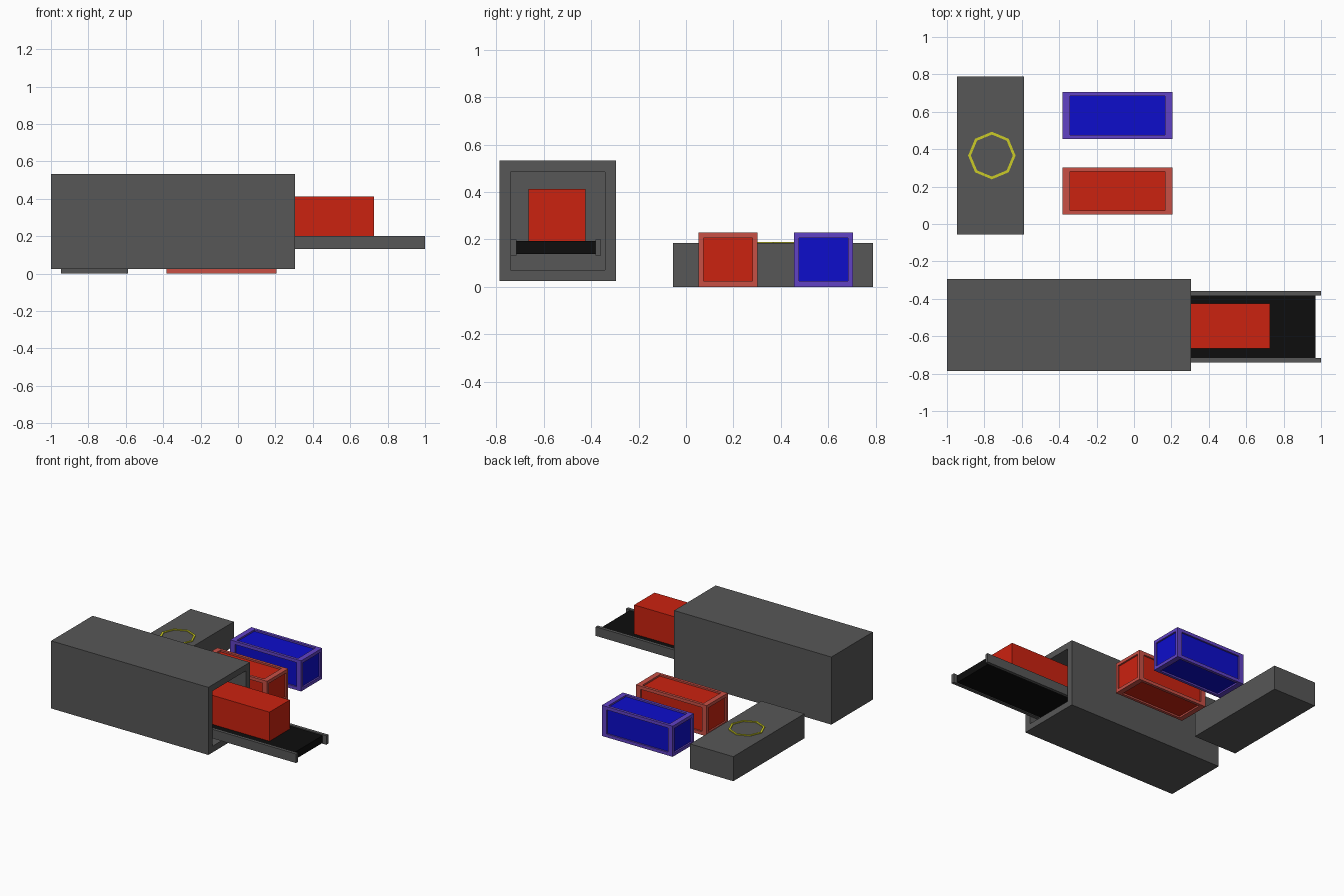
import bpy, bmesh, math
from mathutils import Vector

if "Cube" in bpy.data.objects:
    bpy.data.objects.remove(bpy.data.objects["Cube"], do_unlink=True)


def material(name, r, g, b):
    m = bpy.data.materials.new(name)
    m.use_nodes = True
    m.diffuse_color = (r, g, b, 1)
    m.node_tree.nodes["Principled BSDF"].inputs["Base Color"].default_value = (r, g, b, 1)
    return m


gray = material("dark gray", 0.095, 0.095, 0.095)
black = material("belt black", 0.004, 0.004, 0.004)
red = material("red", 0.6, 0.016, 0.005)
light_red = material("light red", 0.58, 0.08, 0.06)
blue = material("blue", 0.004, 0.004, 0.6)
violet = material("violet", 0.12, 0.055, 0.56)
yellow = material("yellow", 0.6, 0.6, 0.02)


def add_box(bm, low, high):
    low, high = Vector(low), Vector(high)
    verts = bmesh.ops.create_cube(bm, size=1)["verts"]
    for v in verts:
        v.co = (low + high) / 2 + v.co * (high - low)


def finish(name, bm, mat):
    mesh = bpy.data.meshes.new(name)
    bm.to_mesh(mesh)
    bm.free()
    mesh.materials.append(mat)
    ob = bpy.data.objects.new(name, mesh)
    bpy.context.collection.objects.link(ob)
    return ob


def box(name, low, high, mat):
    bm = bmesh.new()
    add_box(bm, low, high)
    return finish(name, bm, mat)


def container(name, y, core_mat, frame_mat):
    """Panelled core inside a frame of twelve beams."""
    low, high = Vector((-0.383, y, 0)), Vector((0.205, y + 0.25, 0.23))
    beam = Vector((0.04, 0.021, 0.024))
    inset = Vector((0.012, 0.012, 0.012))
    box(name + "_panels", low + inset, high - inset, core_mat)
    bm = bmesh.new()
    for axis in range(3):
        a, b = [i for i in range(3) if i != axis]
        for side_a in (0, 1):
            for side_b in (0, 1):
                p, q = low.copy(), high.copy()
                for i, side in ((a, side_a), (b, side_b)):
                    if side:
                        p[i] = high[i] - beam[i]
                    else:
                        q[i] = low[i] + beam[i]
                # Stop each beam against the ones it meets
                if axis != 2:
                    p[axis] += beam[axis]
                    q[axis] -= beam[axis]
                add_box(bm, p, q)
    finish(name + "_frame", bm, frame_mat)


# Main housing with a deep opening in its +x end
bm = bmesh.new()
add_box(bm, (-1, -0.787, 0.025), (0.305, -0.295, 0.532))
bm.faces.ensure_lookup_table()
end = max(bm.faces, key=lambda f: f.calc_center_median().x)
bmesh.ops.inset_individual(bm, faces=[end], thickness=0.066)
tunnel = bmesh.ops.extrude_face_region(bm, geom=[end])["geom"]
bmesh.ops.delete(bm, geom=[end], context="FACES_ONLY")
bmesh.ops.translate(bm, verts=[g for g in tunnel if isinstance(g, bmesh.types.BMVert)],
                    vec=(-1.2, 0, 0))
bmesh.ops.recalc_face_normals(bm, faces=bm.faces)
finish("housing", bm, gray)

# Conveyor: belt, two side rails and the crate riding on it
box("conveyor_belt", (-0.89, -0.716, 0.139), (0.97, -0.382, 0.194), black)
box("conveyor_rail_right", (-0.89, -0.74, 0.132), (1, -0.716, 0.2), gray)
box("conveyor_rail_left", (-0.89, -0.382, 0.132), (1, -0.358, 0.2), gray)
box("conveyor_crate", (0.16, -0.665, 0.194), (0.727, -0.424, 0.412), red)

# Storage containers
container("red_container", 0.052, red, light_red)
container("blue_container", 0.455, blue, violet)

# Landing pad block with a painted octagonal ring
box("landing_block", (-0.945, -0.055, 0), (-0.587, 0.789, 0.184), gray)
bm = bmesh.new()
rings = []
for radius in (0.112, 0.127):
    rings.append([bm.verts.new((-0.76 + radius * math.cos(i * math.pi / 4),
                                0.366 + radius * math.sin(i * math.pi / 4), 0.184))
                  for i in range(8)])
inner, outer = rings
for i in range(8):
    j = (i + 1) % 8
    bm.faces.new((inner[i], outer[i], outer[j], inner[j]))
top = bmesh.ops.extrude_face_region(bm, geom=bm.faces[:])["geom"]
bmesh.ops.translate(bm, verts=[g for g in top if isinstance(g, bmesh.types.BMVert)],
                    vec=(0, 0, 0.006))
bmesh.ops.recalc_face_normals(bm, faces=bm.faces)
finish("landing_ring", bm, yellow)
